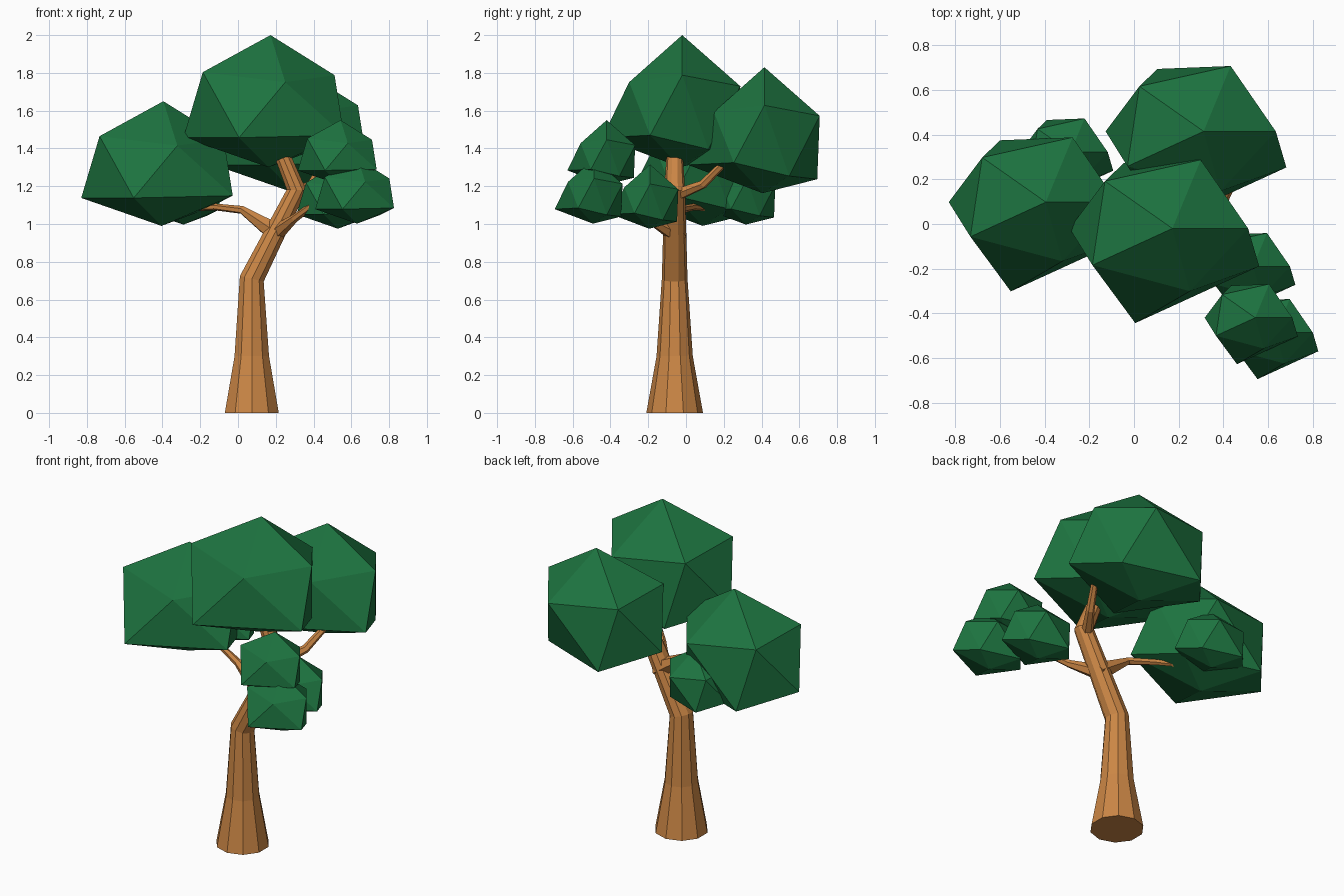
import bpy
from mathutils import Vector
from math import cos, sin, tau

if "Cube" in bpy.data.objects:
    bpy.data.objects.remove(bpy.data.objects["Cube"])


def material(name, rgb):
    m = bpy.data.materials.new(name)
    m.diffuse_color = (*rgb, 1)
    m.use_nodes = True
    m.node_tree.nodes["Principled BSDF"].inputs["Base Color"].default_value = m.diffuse_color
    return m


bark = material("bark", (0.60, 0.24, 0.06))
leaf = material("leaf", (0.012, 0.17, 0.05))


def add_mesh(name, verts, faces, mat):
    me = bpy.data.meshes.new(name)
    me.from_pydata(verts, [], faces)
    me.materials.append(mat)
    ob = bpy.data.objects.new(name, me)
    bpy.context.collection.objects.link(ob)
    return ob


def tube(name, path, sides, start=None):
    """Faceted tapering tube; path entries are (x, y, z, radius)."""
    pts = [Vector(p[:3]) for p in path]
    verts, n = [], len(pts)
    for i, p in enumerate(pts):
        a = (p - pts[i - 1]).normalized() if i else Vector()
        b = (pts[i + 1] - p).normalized() if i < n - 1 else Vector()
        t = (a + b).normalized()
        if i == 0 and start:
            t = Vector(start)
        q = Vector((0, 0, 1)).rotation_difference(t)
        for k in range(sides):
            w = tau * (k + 0.5) / sides
            verts.append(p + q @ Vector((cos(w), sin(w), 0)) * path[i][3])
    faces = [(i * sides + k, i * sides + (k + 1) % sides,
              (i + 1) * sides + (k + 1) % sides, (i + 1) * sides + k)
             for i in range(n - 1) for k in range(sides)]
    faces.append(tuple(reversed(range(sides))))
    faces.append(tuple(range((n - 1) * sides, n * sides)))
    return add_mesh(name, verts, faces, bark)


# Trunk, flared at the base and leaning near the top
tube("trunk", [(0.073, -0.06, 0, 0.15), (0.073, -0.06, 0.3, 0.096),
               (0.073, -0.06, 0.71, 0.068), (0.31, -0.06, 1.18, 0.055),
               (0.24, -0.06, 1.35, 0.044)], 10, (0, 0, 1))

# Branches
tube("left_branch", [(0.22, -0.06, 0.94, 0.06), (0.02, -0.03, 1.075, 0.022),
                     (-0.12, 0.04, 1.09, 0.018), (-0.24, 0.12, 1.08, 0.012)], 6)
tube("front_branch", [(0.20, -0.06, 0.95, 0.045), (0.30, -0.20, 1.03, 0.022),
                      (0.45, -0.33, 1.14, 0.015)], 6)
tube("back_branch", [(0.29, -0.06, 1.15, 0.035), (0.39, 0.09, 1.21, 0.024),
                     (0.46, 0.22, 1.34, 0.018)], 6)

# Leaf clump: squashed icosahedron, measured from its top point
UPPER = [(0.32, 0, -0.20), (0.12, 0.29, -0.255), (-0.285, 0.20, -0.22),
         (-0.338, -0.155, -0.185), (0.074, -0.265, -0.235)]
LOWER = [(0.23, 0.13, -0.57), (-0.205, 0.277, -0.587), (-0.435, 0, -0.512),
         (-0.157, -0.40, -0.512), (0.367, -0.16, -0.50)]
CLUMP = [(0, 0, 0)] + UPPER + LOWER + [(-0.01, -0.01, -0.66)]
CLUMP_FACES = []
for i in range(5):
    j = (i + 1) % 5
    CLUMP_FACES += [(0, 1 + i, 1 + j), (1 + i, 6 + i, 1 + j),
                    (1 + j, 6 + i, 6 + j), (11, 6 + j, 6 + i)]

for name, top, s in [
        ("foliage_top", (0.172, -0.02, 2.0), 1.06),
        ("foliage_left", (-0.395, 0.098, 1.65), 1.0),
        ("foliage_back", (0.312, 0.415, 1.83), 1.01),
        ("foliage_small_upper", (0.543, -0.42, 1.55), 0.52),
        ("foliage_small_front", (0.635, -0.487, 1.345), 0.52),
        ("foliage_small_right", (0.534, -0.19, 1.315), 0.515),
        ("foliage_small_back", (-0.284, 0.322, 1.34), 0.52)]:
    add_mesh(name, [Vector(top) + Vector(v) * s for v in CLUMP], CLUMP_FACES, leaf)
